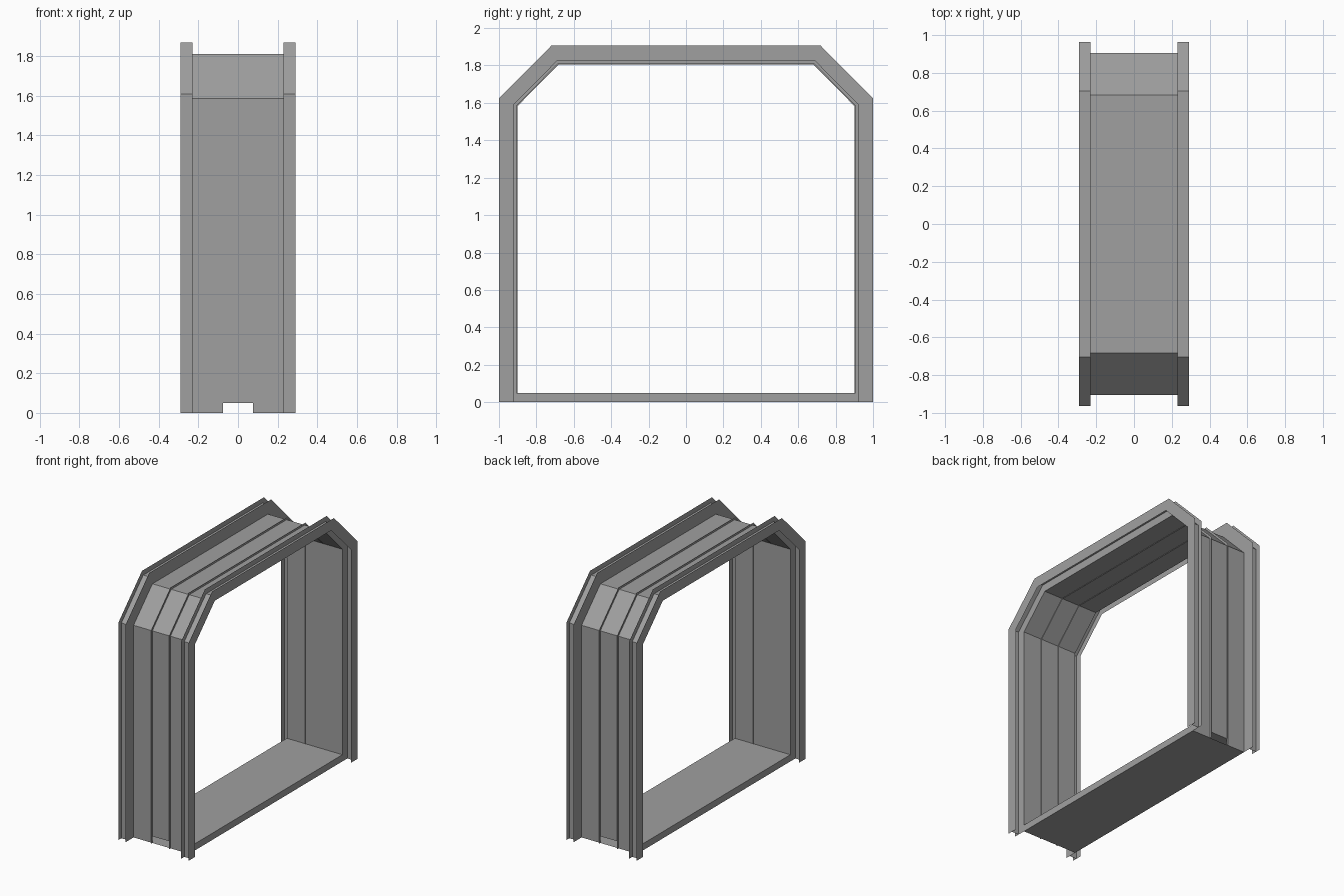
import bpy, bmesh

cube = bpy.data.objects.get("Cube")
if cube:
    bpy.data.objects.remove(cube, do_unlink=True)

# Single grey sheet metal
steel = bpy.data.materials.new("grey_steel")
steel.use_nodes = True
grey = (0.35, 0.35, 0.35, 1)
steel.diffuse_color = grey
steel.node_tree.nodes["Principled BSDF"].inputs["Base Color"].default_value = grey


def finish(name, bm):
    mesh = bpy.data.meshes.new(name)
    bm.to_mesh(mesh)
    bm.free()
    mesh.materials.append(steel)
    obj = bpy.data.objects.new(name, mesh)
    bpy.context.collection.objects.link(obj)
    return obj


def arch_path(inset, bottom):
    """Chamfered arch in y and z, shrunk inward by an inset."""
    y, top = 1 - inset, 1.906 - inset
    shoulder_y, shoulder_z = 0.72 - 0.4 * inset, 1.624 - 0.4 * inset
    half = [(y, bottom), (y, shoulder_z), (shoulder_y, top)]
    return [(-a, b) for a, b in half] + half[::-1]


def arch_sheet(name, section, bottom=0.0):
    """Sweep an open section of (x, inset) points along the arch."""
    bm = bmesh.new()
    rows = [[bm.verts.new((x, y, z)) for y, z in arch_path(inset, bottom)]
            for x, inset in section]
    for a, b in zip(rows, rows[1:]):
        for i in range(len(a) - 1):
            bm.faces.new((a[i], b[i], b[i + 1], a[i + 1]))
    return finish(name, bm)


WALL, WEB, LIP = 0.095, 0.037, 0.08
SEAM, INNER, OUTER = 0.075, 0.23, 0.29

# Wall and roof panels
arch_sheet("middle_panel", [(-SEAM, WALL), (SEAM, WALL)], 0.05)
for side, s in (("left", 1), ("right", -1)):
    ends = [(s * SEAM, WALL), (s * INNER, WALL)]
    arch_sheet(side + "_panel", ends if s > 0 else ends[::-1])
    # Raised seam between panels
    arch_sheet(side + "_seam", [(s * SEAM, WALL + 0.005), (s * SEAM, LIP)])
    # End channel: inner leg, web and outer leg
    arch_sheet(side + "_channel_leg", [(s * INNER, WALL), (s * INNER, 0)])
    arch_sheet(side + "_channel_web",
               [(min(s * INNER, s * OUTER), WEB), (max(s * INNER, s * OUTER), WEB)])
    arch_sheet(side + "_end_flange", [(s * OUTER, LIP), (s * OUTER, WEB), (s * OUTER, 0)])

# Hollow floor, open at both wall ends
bm = bmesh.new()
bmesh.ops.create_cube(bm, size=1)
for v in bm.verts:
    v.co = (v.co.x * 2 * INNER, v.co.y * 1.81, (v.co.z + 0.5) * 0.05)
bm.normal_update()
bmesh.ops.delete(bm, geom=[f for f in bm.faces if abs(f.normal.y) > 0.9], context="FACES_ONLY")
finish("floor", bm)
